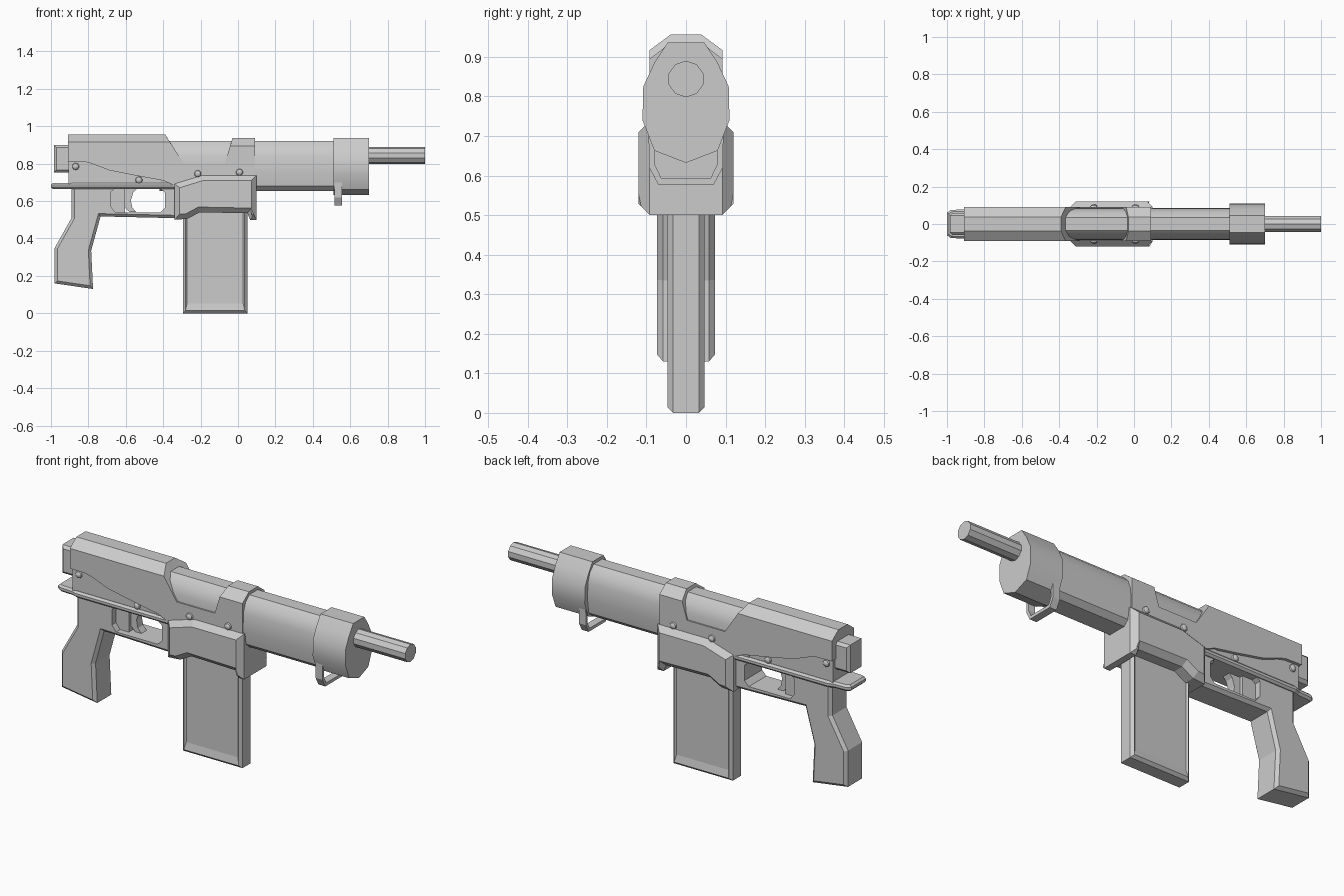
import bpy, bmesh, math
from mathutils import Matrix

if "Cube" in bpy.data.objects:
    bpy.data.objects.remove(bpy.data.objects["Cube"])


def loft(name, rings, bevel=0.0, smooth=False):
    """Skin a list of equal-length vertex rings, cap both ends, optionally chamfer the caps."""
    bm = bmesh.new()
    vs = [[bm.verts.new(p) for p in r] for r in rings]
    n = len(rings[0])
    for a, b in zip(vs, vs[1:]):
        for i in range(n):
            j = (i + 1) % n
            bm.faces.new((a[i], a[j], b[j], b[i]))
    caps = [bm.faces.new(vs[0][::-1]), bm.faces.new(vs[-1])]
    bmesh.ops.recalc_face_normals(bm, faces=bm.faces)
    if bevel:
        edges = [e for f in caps for e in f.edges]
        bmesh.ops.bevel(bm, geom=edges, offset=bevel, segments=1, affect='EDGES')
    return finish(name, bm, smooth)


def finish(name, bm, smooth=False):
    me = bpy.data.meshes.new(name)
    bm.to_mesh(me)
    bm.free()
    if smooth:
        me.shade_smooth()
        me.set_sharp_from_angle(angle=math.radians(32))
    ob = bpy.data.objects.new(name, me)
    bpy.context.collection.objects.link(ob)
    return ob


def slab(name, xz, half, bevel=0.0):
    """Side profile extruded symmetrically across the width."""
    return loft(name, [[(x, y, z) for x, z in xz] for y in (-half, half)], bevel)


def tube(name, yz, x0, x1, bevel=0.0, smooth=False):
    """Cross-section extruded along the length."""
    return loft(name, [[(x, y, z) for y, z in yz] for x in (x0, x1)], bevel, smooth)


def mirrored(half):
    return half + [(-y, z) for y, z in reversed(half) if y > 1e-6]


def rect(x0, x1, z0, z1):
    return [(x0, z0), (x1, z0), (x1, z1), (x0, z1)]


# Upper cover with ejection port and front strap; the top edges are chamfered
base = [(0.09, 0.68), (-0.33, 0.68), (-0.40, 0.71), (-0.54, 0.735),
        (-0.69, 0.765), (-0.78, 0.80), (-0.82, 0.81), (-0.91, 0.812)]
top = [(-0.91, 0.957), (-0.39, 0.957), (-0.29, 0.802), (-0.07, 0.802),
       (-0.03, 0.936), (0.09, 0.936)]
top_low = [(-0.91, 0.917), (-0.365, 0.917), (-0.29, 0.802), (-0.07, 0.802),
           (-0.042, 0.895), (0.09, 0.895)]
loft("upper_cover", [[(x, y, z) for x, z in base + t] for y, t in
                     ((-0.092, top_low), (-0.038, top), (0.038, top), (0.092, top_low))])
slab("inner_receiver", rect(-0.905, -0.30, 0.67, 0.85), 0.076)
slab("rear_bolt", rect(-0.985, -0.89, 0.752, 0.90), 0.06, 0.014)

# Barrel, muzzle collar and inner barrel
tube("barrel_shroud", mirrored([(0.05, 0.655), (0.077, 0.68), (0.086, 0.75),
                                (0.084, 0.84), (0.066, 0.89), (0.035, 0.92)]),
     -0.42, 0.53, smooth=True)
tube("muzzle_collar", mirrored([(0, 0.632), (0.08, 0.663), (0.11, 0.74),
                                (0.108, 0.825), (0.08, 0.885), (0.046, 0.936)]),
     0.51, 0.70, smooth=True)
tube("inner_barrel", [(0.046 * math.cos(math.tau * (i + 0.5) / 10),
                       0.844 + 0.046 * math.sin(math.tau * (i + 0.5) / 10))
                      for i in range(10)], 0.68, 1.0)

# Sling loop under the muzzle collar
outer = [(0.095, 0.725), (0.093, 0.62), (0.07, 0.577)]
inner = [(0.080, 0.725), (0.079, 0.628), (0.062, 0.593)]
tube("sling_loop", outer + [(-y, z) for y, z in reversed(outer)]
     + [(-y, z) for y, z in inner] + inner[::-1], 0.515, 0.555)

# Grip frame with trigger opening
frame = slab("grip_frame", [(-0.89, 0.69), (-0.89, 0.51), (-0.98, 0.35), (-0.98, 0.16),
                            (-0.775, 0.13), (-0.785, 0.335), (-0.735, 0.518),
                            (-0.30, 0.508), (-0.30, 0.69)], 0.073, 0.015)
cut = slab("trigger_opening_cutter", [(-0.68, 0.57), (-0.655, 0.54), (-0.415, 0.54),
                                      (-0.39, 0.565), (-0.39, 0.645), (-0.415, 0.665),
                                      (-0.66, 0.665), (-0.68, 0.65)], 0.2)
cut.hide_render = True
cut.hide_viewport = True
mod = frame.modifiers.new("trigger_opening", 'BOOLEAN')
mod.operation = 'DIFFERENCE'
mod.solver = 'EXACT'
mod.object = cut
slab("trigger_backing", rect(-0.69, -0.605, 0.53, 0.675), 0.04)
slab("trigger", [(-0.535, 0.672), (-0.56, 0.645), (-0.573, 0.605), (-0.565, 0.565),
                 (-0.545, 0.542), (-0.58, 0.542), (-0.61, 0.57), (-0.622, 0.61),
                 (-0.61, 0.672)], 0.022)

# Side rail plate with rear tang
plan = [(-1.0, 0.06), (-0.98, 0.075), (-0.91, 0.078), (-0.88, 0.088), (-0.32, 0.088)]
loft("rail_plate", [[(x, y, z) for x, y in plan + [(x, -y) for x, y in reversed(plan)]]
                    for z in (0.664, 0.697)], 0.01)

# Magazine well with chamfered sides
slab("magazine_well", [(-0.34, 0.50), (-0.27, 0.505), (-0.205, 0.54), (0.05, 0.535),
                       (0.065, 0.50), (0.10, 0.50), (0.10, 0.738), (-0.19, 0.738),
                       (-0.34, 0.692)], 0.12, 0.028)

# Magazine with recessed side panels
mag = slab("magazine", rect(-0.295, 0.05, 0.0, 0.60), 0.047, 0.014)
bm = bmesh.new()
bm.from_mesh(mag.data)
bm.normal_update()
sides = [f for f in bm.faces if abs(f.normal.y) > 0.99]
bmesh.ops.inset_individual(bm, faces=sides, thickness=0.012, depth=-0.008)
for v in {v for f in sides for v in f.verts if v.co.z < 0.2}:
    v.co.z += 0.03
bm.to_mesh(mag.data)
bm.free()

# Domed pins on both sides
for k, (x, y, z) in enumerate([(-0.868, 0.076, 0.785), (-0.53, 0.076, 0.712),
                               (-0.215, 0.092, 0.746), (0.008, 0.092, 0.754)]):
    bm = bmesh.new()
    for s in (-1, 1):
        bmesh.ops.create_uvsphere(bm, u_segments=10, v_segments=6, radius=0.019,
                                  matrix=Matrix.Translation((x, s * y, z))
                                  @ Matrix.Rotation(math.pi / 2, 4, 'X')
                                  @ Matrix.Diagonal((1, 1, 0.75, 1)))
    finish(f"pin_pair_{k + 1}", bm, True)
